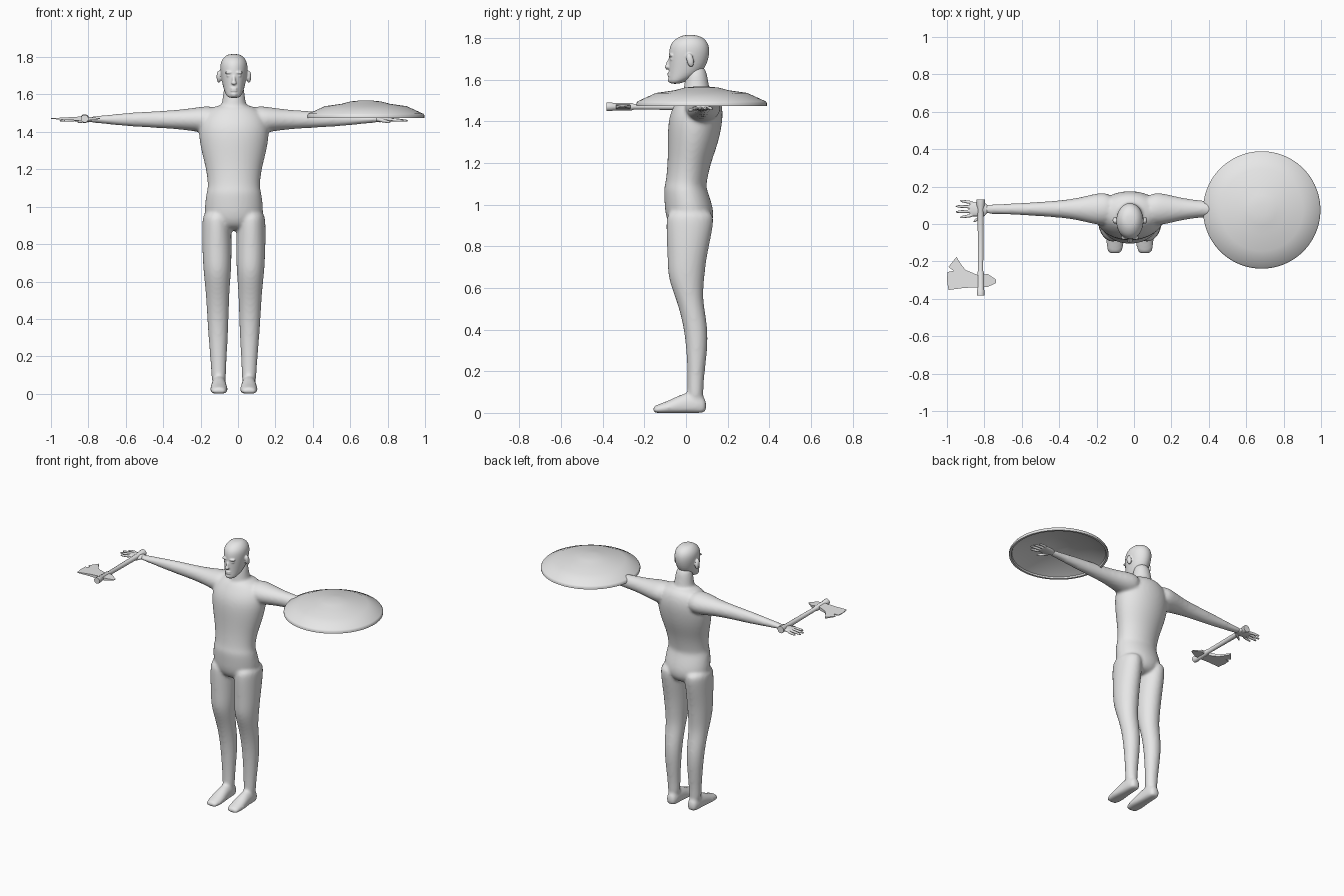
import bpy
import bmesh
from math import sin, cos, pi, radians
from mathutils import Matrix

cube = bpy.data.objects.get("Cube")
if cube:
    bpy.data.objects.remove(cube)

MID = -.022             # the figure's own centre line
REACH_Y, REACH_Z = .08, 1.466   # line of the outstretched arms
AXES = {"x": "zxy", "y": "xzy", "z": "xyz"}
SHADE = (.8, .8, .8, 1)

grey = bpy.data.materials.new("plain grey")
grey.use_nodes = True
grey.diffuse_color = SHADE
grey.node_tree.nodes["Principled BSDF"].inputs["Base Color"].default_value = SHADE


def loft(bm, axis, stations, side=1, sides=16):
    """Skin ellipses (place, centre a, centre b, radius a, radius b) along an axis."""
    rings = []
    for place, centre_a, centre_b, radius_a, radius_b in stations:
        ring = []
        for i in range(sides):
            angle = 2 * pi * (i + .5) / sides
            local = {"x": centre_a + radius_a * cos(angle),
                     "y": centre_b + radius_b * sin(angle),
                     "z": place}
            x, y, z = (local[key] for key in AXES[axis])
            ring.append(bm.verts.new((x * side, y, max(z, 0))))
        rings.append(ring)
    for low, high in zip(rings, rings[1:]):
        for i in range(sides):
            bm.faces.new((low[i - 1], low[i], high[i], high[i - 1]))
    bm.faces.new(rings[0])
    bm.faces.new(rings[-1])


def upright(rows, centre=lambda z: 0):
    """Turn (height, half width, front, back) rows into stations along z."""
    return [(z, centre(z), (front + back) / 2, width, (back - front) / 2)
            for z, width, front, back in rows]


def blob(bm, centre, radii, tilt=0):
    """Add a tilted ellipsoid."""
    placing = Matrix.Translation(centre) @ Matrix.Rotation(radians(tilt), 4, "X")
    bmesh.ops.create_uvsphere(bm, u_segments=16, v_segments=10, radius=1,
                              matrix=placing @ Matrix.Diagonal((*radii, 1)))


def finish(bm, name, x=0, sharp=35):
    """Make the object, smooth except at sharp edges."""
    bmesh.ops.recalc_face_normals(bm, faces=bm.faces)
    mesh = bpy.data.meshes.new(name)
    bm.to_mesh(mesh)
    bm.free()
    mesh.materials.append(grey)
    mesh.shade_smooth()
    mesh.set_sharp_from_angle(angle=radians(sharp))
    obj = bpy.data.objects.new(name, mesh)
    obj.location.x = x
    bpy.context.collection.objects.link(obj)
    return obj


def fuse(obj, voxel, passes):
    """Round overlapping parts and weld them into one soft skin."""
    rounding = obj.modifiers.new("round", "SUBSURF")
    rounding.levels = rounding.render_levels = 2
    skin = obj.modifiers.new("fuse", "REMESH")
    skin.mode = "VOXEL"
    skin.voxel_size = voxel
    skin.use_smooth_shade = True
    soften = obj.modifiers.new("soften", "SMOOTH")
    soften.factor = .5
    soften.iterations = passes


# Body: torso, neck, arms, legs and feet in one skin
TORSO = [(.87, .09, -.06, .1), (.93, .16, -.1, .14), (1, .16, -.105, .13), (1.08, .15, -.11, .1),
         (1.1, .14, -.1, .1), (1.2, .15, -.09, .12), (1.3, .18, -.09, .16), (1.43, .2, -.09, .185),
         (1.51, .16, -.04, .17), (1.55, .08, -.01, .13)]
NECK = [(1.47, .09, -.03, .14), (1.56, .06, -.01, .11), (1.68, .055, 0, .1)]
ARM = [(.08, .09, .08), (.18, .09, .07), (.3, .05, .05), (.55, .035, .04), (.72, .025, .02),
       (.79, .03, .015)]
LEG = [(.98, .07, -.09, .13), (.92, .08, -.1, .14), (.75, .08, -.09, .1), (.65, .075, -.09, .09),
       (.55, .065, -.05, .08), (.45, .06, -.02, .1), (.33, .055, 0, .11), (.13, .04, .01, .08),
       (.04, .04, 0, .09)]
FOOT = [(.1, .03, .07), (.06, .04, .1), (-.01, .04, .1), (-.08, .05, .06), (-.14, .045, .04),
        (-.16, .03, .03)]

bm = bmesh.new()
loft(bm, "z", upright(TORSO))
loft(bm, "z", upright(NECK))
for side in (1, -1):
    loft(bm, "x", [(x, REACH_Y, REACH_Z, depth, height) for x, depth, height in ARM], side)
    loft(bm, "z", upright(LEG, lambda z: .08 + z / 75), side)
    loft(bm, "y", [(y, .08, tall * .4, width, tall * .6) for y, width, tall in FOOT], side)
fuse(finish(bm, "body", MID), voxel=.009, passes=8)

# Head with face features
HEAD = [(1.58, .03, -.08, -.03), (1.6, .045, -.085, .02), (1.64, .06, -.083, .09),
        (1.72, .075, -.085, .117), (1.77, .075, -.08, .113), (1.8, .055, -.05, .09),
        (1.817, .03, -.01, .05)]
bm = bmesh.new()
loft(bm, "z", upright(HEAD))
blob(bm, (0, -.085, 1.675), (.01, .012, .03), tilt=-16)              # nose
blob(bm, (0, -.09, 1.662), (.015, .013, .01))                        # nostrils
for lip in (1.62, 1.632):
    blob(bm, (0, -.08, lip), (.02, .01, .005))
blob(bm, (0, -.073, 1.6), (.02, .015, .015))                         # chin
for side in (1, -1):
    blob(bm, (side * .027, -.073, 1.717), (.024, .012, .007))        # brow
    blob(bm, (side * .028, -.068, 1.7), (.012, .01, .007))           # eye
    blob(bm, (side * .08, .02, 1.695), (.013, .018, .034), tilt=12)  # ear
fuse(finish(bm, "head", MID), voxel=.0045, passes=3)

# Hands: palm, four spread fingers and a thumb
PALM = [(.755, .026, .016), (.79, .038, .015), (.835, .043, .012), (.86, .036, .009)]


def finger(bm, side, start, end, thick):
    """Tapering three-ring digit from start to end."""
    stations = []
    for step in (0, .5, 1):
        x, y, z = (a + (b - a) * step for a, b in zip(start, end))
        radius = thick * (1 - step / 3)
        stations.append((x, y, z, radius, radius))
    loft(bm, "x", stations, side, sides=8)


for side, name in ((1, "left_hand"), (-1, "right_hand")):
    bm = bmesh.new()
    loft(bm, "x", [(x, REACH_Y, REACH_Z, width, thick) for x, width, thick in PALM], side)
    for spread in (-1.5, -.5, .5, 1.5):
        finger(bm, side, (.835, REACH_Y + spread * .022, REACH_Z),
               (.94 - spread ** 2 / 80, REACH_Y + spread * .03, REACH_Z - .007), .011)
    finger(bm, side, (.765, .06, REACH_Z), (.84, .01, REACH_Z - .014), .013)
    fuse(finish(bm, name, MID), voxel=.004, passes=2)

# Round shield: thin domed shell lying flat over the left forearm
DOME = [(1.568, .03), (1.563, .08), (1.55, .13), (1.537, .22), (1.497, .308), (1.488, .314)]
RIM, THICK = 1.475, .012
outside = DOME + [(RIM, .314)]
inside = [(RIM, .3)] + [(z - THICK, r - THICK) for z, r in reversed(DOME[:-1])]
bm = bmesh.new()
loft(bm, "z", [(z, 0, .075, r, r) for z, r in outside + inside], sides=64)
finish(bm, "shield", .683)

# Axe handle with flared ends
GRIP_X, GRIP_Z = -.82, 1.471
HANDLE = [(.13, .024), (.1, .022), (.08, .017), (-.25, .014), (-.26, .018), (-.35, .018),
          (-.355, .021), (-.383, .021)]
bm = bmesh.new()
loft(bm, "y", [(y, GRIP_X, GRIP_Z, r, r) for y, r in HANDLE], sides=12)
finish(bm, "axe_handle")

# Axe blade and back spike, tapering to thin edges
BLADE = [(-.83, -.275), (-.9, -.246), (-.925, -.215), (-.949, -.176), (-.992, -.23), (-.965, -.25),
         (-.997, -.257), (-1, -.3), (-.992, -.353), (-.91, -.342), (-.83, -.338)]
SPIKE = [(-.82, -.273), (-.783, -.267), (-.737, -.297), (-.737, -.315), (-.783, -.337),
         (-.82, -.337)]
for name, outline in (("axe_blade", BLADE), ("axe_spike", SPIKE)):
    length = max(abs(x - GRIP_X) for x, y in outline)
    bm = bmesh.new()
    sheets = []
    for up in (1, -1):
        sheet = []
        for x, y in outline:
            half = .012 - .01 * abs(x - GRIP_X) / length
            sheet.append(bm.verts.new((x, y, GRIP_Z + up * half)))
        bm.faces.new(sheet)
        sheets.append(sheet)
    top, bottom = sheets
    for i in range(len(outline)):
        bm.faces.new((top[i - 1], top[i], bottom[i], bottom[i - 1]))
    finish(bm, name)
